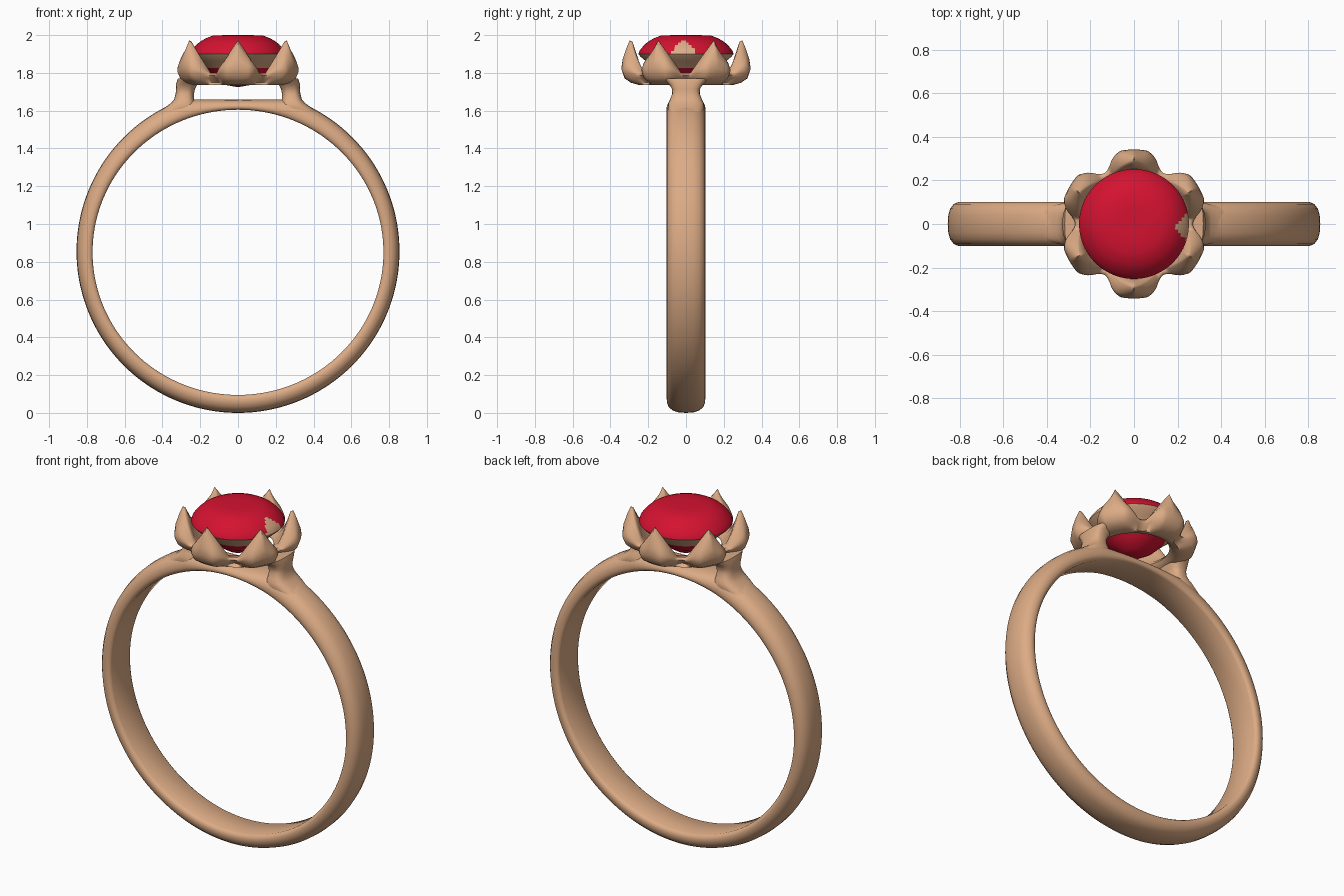
import bpy, bmesh, math

if "Cube" in bpy.data.objects:
    bpy.data.objects.remove(bpy.data.objects["Cube"])

def material(name, col):
    m = bpy.data.materials.new(name)
    m.diffuse_color = (*col, 1)
    m.use_nodes = True
    m.node_tree.nodes["Principled BSDF"].inputs["Base Color"].default_value = m.diffuse_color
    return m

gold = material("rose gold", (0.72, 0.41, 0.235))
red = material("ruby red", (0.66, 0.006, 0.03))

def lerp(a, b, t):
    return a + (b - a) * t

def loft(name, rings, mats, closed=True, angle=50):
    """Skin a list of closed rings; wrap round if closed, else cap the ends."""
    bm = bmesh.new()
    rows = [[bm.verts.new(p) for p in r] for r in rings]
    n, k = len(rows), len(rows[0])
    for i in range(n if closed else n - 1):
        a, b = rows[i], rows[(i + 1) % n]
        for j in range(k):
            bm.faces.new((a[j], a[(j + 1) % k], b[(j + 1) % k], b[j]))
    if not closed:
        bm.faces.new(rows[0])
        bm.faces.new(rows[-1])
    bmesh.ops.remove_doubles(bm, verts=bm.verts, dist=1e-5)
    bmesh.ops.recalc_face_normals(bm, faces=bm.faces)
    me = bpy.data.meshes.new(name)
    bm.to_mesh(me)
    bm.free()
    for m in mats:
        me.materials.append(m)
    ob = bpy.data.objects.new(name, me)
    bpy.context.collection.objects.link(ob)
    bpy.context.view_layer.objects.active = ob
    ob.select_set(True)
    bpy.ops.object.shade_smooth_by_angle(angle=math.radians(angle))
    ob.select_set(False)
    return ob

# Band: D-shaped section (outward fraction, y), flattened under the head
half = [(0.0, 0.085), (0.08, 0.096), (0.25, 0.102), (0.45, 0.1), (0.68, 0.091),
        (0.87, 0.07), (0.97, 0.04)]
section = half + [(1.0, 0.0)] + [(d, -y) for d, y in reversed(half)]
rings = []
for i in range(144):
    a = 2 * math.pi * i / 144
    c, s = math.cos(a), math.sin(a)
    xi, zi = 0.77 * c, 0.85 + 0.755 * s
    xo, zo = 0.855 * c, min(0.855 + 0.855 * s, 1.66)
    rings.append([(lerp(xi, xo, d), y, lerp(zi, zo, d)) for d, y in section])
loft("band", rings, [gold])

# Shoulder posts: rounded sections (z, x inner, x outer, y half width)
post = [(1.59, 0.20, 0.43, 0.09), (1.615, 0.21, 0.39, 0.096), (1.64, 0.225, 0.355, 0.094),
        (1.66, 0.232, 0.338, 0.084), (1.69, 0.233, 0.33, 0.073), (1.715, 0.228, 0.328, 0.074),
        (1.74, 0.215, 0.328, 0.09), (1.77, 0.21, 0.318, 0.12)]

def rounded(t):
    return math.copysign(abs(t) ** 0.7, t)

for side, label in ((-1, "left_post"), (1, "right_post")):
    rings = []
    for z, x0, x1, w in post:
        ring = []
        for j in range(28):
            a = 2 * math.pi * j / 28
            x = (x0 + x1) / 2 + (x1 - x0) / 2 * rounded(math.cos(a))
            ring.append((side * x, w * rounded(math.sin(a)), z))
        rings.append(ring)
    loft(label, rings, [gold], closed=False)

# Flower head: collar section that rises into six pointed petals
rings = []
for i in range(240):
    deg = i * 1.5
    p = abs((deg - 30) % 60 - 0)
    p = min(p, 60 - p) / 30                       # 0 at petal tip, 1 in the valley
    k = max(0, 1 - p / 0.82)
    h = 1.80 + 0.172 * k
    t = min(1, max(0, (p - 0.3) / 0.7))
    R = 0.342 - 0.072 * t * t * (3 - 2 * t)
    prof = [(0.19, 1.765), (0.21, 1.742), (0.245, 1.735), (R - 0.05, 1.748),
            (R - 0.016, 1.772), (R, lerp(1.79, 1.825, k)),
            (lerp(R - 0.004, 0.336, k), lerp(1.795, 1.87, k)),
            (lerp(R - 0.01, 0.316, k), lerp(1.799, 1.93, k)),
            (lerp(0.252, 0.298, k), h), (lerp(0.244, 0.284, k), h - 0.006),
            (lerp(0.235, 0.258, k), lerp(1.793, 1.89, k)),
            (lerp(0.225, 0.24, k), lerp(1.79, 1.83, k)), (0.203, 1.785)]
    a = math.radians(deg)
    rings.append([(r * math.cos(a), r * math.sin(a), z) for r, z in prof])
loft("petal_setting", rings, [gold], angle=60)

# Gem: revolved dome and pavilion, gold where it meets the setting
prof = [(0.0, 2.0), (0.07, 2.0), (0.135, 1.997), (0.17, 1.983), (0.19, 1.972), (0.205, 1.962),
        (0.22, 1.948), (0.235, 1.932), (0.247, 1.915), (0.252, 1.9), (0.24, 1.885),
        (0.21, 1.86), (0.17, 1.825), (0.12, 1.775), (0.06, 1.735), (0.0, 1.724)]
rings = []
for i in range(96):
    a = 2 * math.pi * i / 96
    rings.append([(r * math.cos(a), r * math.sin(a), z) for r, z in prof])
gem = loft("gem", rings, [red, gold])
for f in gem.data.polygons:
    x, y, z = f.center
    notch = x > 0.19 and abs(y + 0.015) < (x - 0.185) * 1.1
    girdle = 1.84 < z < 1.9
    f.material_index = 1 if notch or girdle else 0
